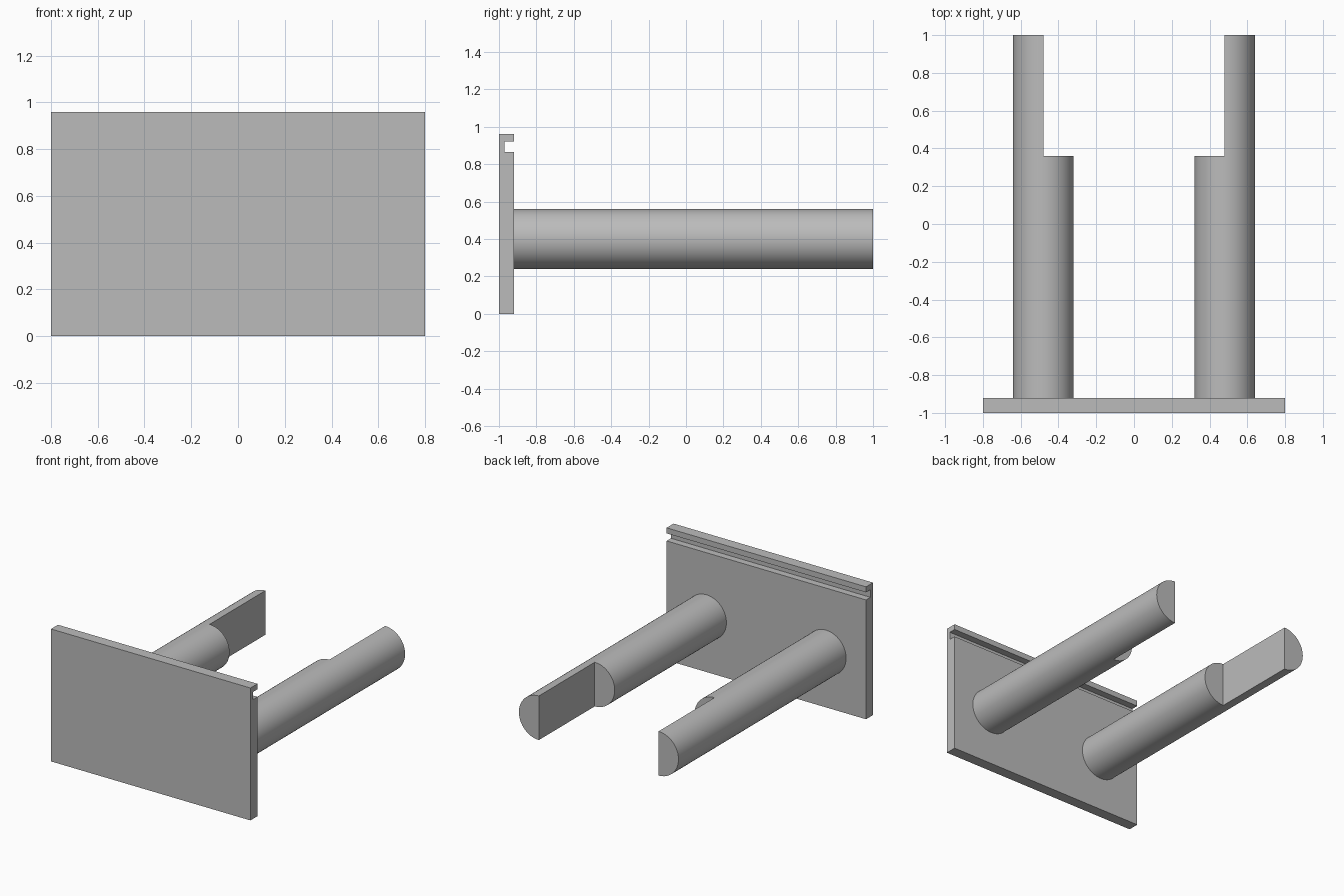
import bpy
import bmesh
from math import cos, sin, pi, radians

if "Cube" in bpy.data.objects:
    bpy.data.objects.remove(bpy.data.objects["Cube"], do_unlink=True)

GREY = (0.5, 0.5, 0.5, 1)
grey = bpy.data.materials.new("plain grey")
grey.use_nodes = True
grey.diffuse_color = GREY
grey.node_tree.nodes["Principled BSDF"].inputs["Base Color"].default_value = GREY


def finish(name, bm):
    bmesh.ops.recalc_face_normals(bm, faces=bm.faces)
    mesh = bpy.data.meshes.new(name)
    bm.to_mesh(mesh)
    bm.free()
    mesh.materials.append(grey)
    obj = bpy.data.objects.new(name, mesh)
    bpy.context.collection.objects.link(obj)
    return obj


def extrude(bm, faces, offset):
    """Extrude faces and return the new end caps."""
    geom = bmesh.ops.extrude_face_region(bm, geom=faces)["geom"]
    verts = [g for g in geom if isinstance(g, bmesh.types.BMVert)]
    bmesh.ops.translate(bm, verts=verts, vec=offset)
    return [g for g in geom if isinstance(g, bmesh.types.BMFace)]


# Front plate: side profile with a groove along the back, swept across the width
HALF_WIDTH = 0.8
profile = [(-1, 0), (-0.92, 0), (-0.92, 0.865), (-0.97, 0.865),
           (-0.97, 0.92), (-0.92, 0.92), (-0.92, 0.96), (-1, 0.96)]
bm = bmesh.new()
section = bm.faces.new([bm.verts.new((-HALF_WIDTH, y, z)) for y, z in profile])
end = extrude(bm, [section], (2 * HALF_WIDTH, 0, 0))
if not any(f.calc_center_median().x < -0.79 for f in bm.faces):
    bm.faces.new([v for v in sorted(bm.verts, key=lambda v: v.index)][:len(profile)])
finish("front_plate", bm)

# Round pegs: full cylinder, then only the outer half runs on to the tip
RADIUS, SEGMENTS = 0.16, 64
ROOT, STEP, TIP = -0.92, 0.36, 1.0


def peg(name, side):
    bm = bmesh.new()
    ring = []
    for i in range(SEGMENTS):
        a = 2 * pi * i / SEGMENTS - pi / 2
        ring.append(bm.verts.new((side * (0.48 + RADIUS * cos(a)), ROOT,
                                  0.4 + RADIUS * sin(a))))
    half = SEGMENTS // 2
    outer = bm.faces.new(ring[:half + 1])
    inner = bm.faces.new(ring[half:] + ring[:1])
    caps = extrude(bm, [outer, inner], (0, STEP - ROOT, 0))
    outer_cap = max(caps, key=lambda f: abs(f.calc_center_median().x))
    extrude(bm, [outer_cap], (0, TIP - STEP, 0))
    obj = finish(name, bm)
    bpy.ops.object.select_all(action='DESELECT')
    obj.select_set(True)
    bpy.context.view_layer.objects.active = obj
    bpy.ops.object.shade_smooth_by_angle(angle=radians(30))


peg("left_peg", 1)
peg("right_peg", -1)
